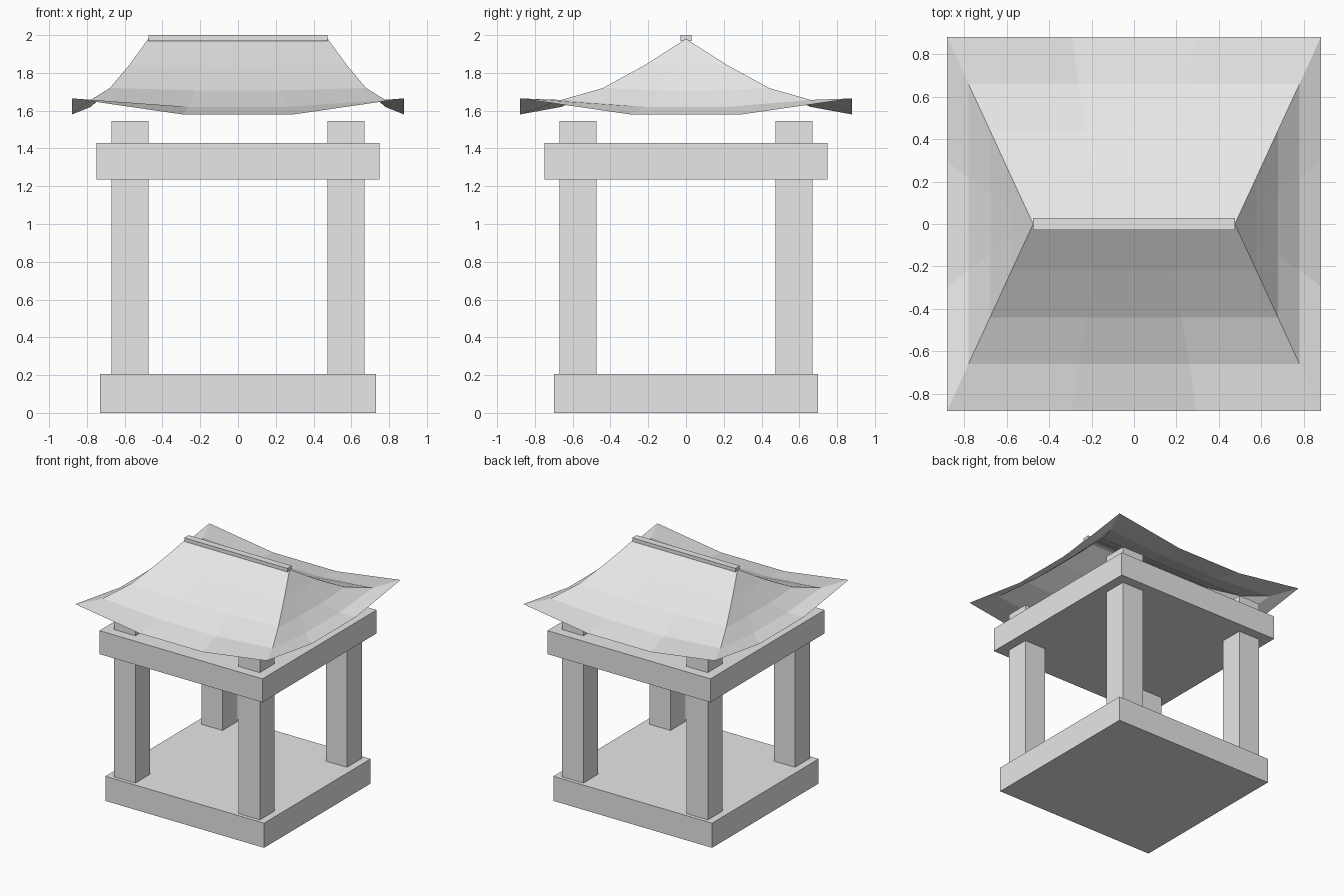
import bpy, bmesh

cube = bpy.data.objects.get("Cube")
if cube:
    bpy.data.objects.remove(cube, do_unlink=True)

stone = bpy.data.materials.new("pale_grey")
stone.use_nodes = True
stone.diffuse_color = (0.8, 0.8, 0.8, 1)
stone.node_tree.nodes["Principled BSDF"].inputs["Base Color"].default_value = (0.8, 0.8, 0.8, 1)


def add_object(name, bm):
    mesh = bpy.data.meshes.new(name)
    bm.to_mesh(mesh)
    bm.free()
    mesh.materials.append(stone)
    obj = bpy.data.objects.new(name, mesh)
    bpy.context.collection.objects.link(obj)
    return obj


def box(name, x, y, z):
    """Box from (min, max) pairs."""
    bm = bmesh.new()
    bmesh.ops.create_cube(bm, size=1)
    for v in bm.verts:
        v.co = [lim[0] if c < 0 else lim[1] for c, lim in zip(v.co, (x, y, z))]
    return add_object(name, bm)


# Base, ceiling slab and ridge bar
box("base", (-0.73, 0.73), (-0.70, 0.70), (0, 0.205))
box("ceiling_slab", (-0.75, 0.75), (-0.75, 0.75), (1.235, 1.43))
box("ridge_bar", (-0.475, 0.475), (-0.028, 0.028), (1.97, 2.0))

# Four posts passing through the ceiling slab
INNER, OUTER = 0.475, 0.67
for depth, sy in (("front", -1), ("back", 1)):
    for side, sx in (("left", 1), ("right", -1)):
        box(f"{depth}_{side}_post",
            sorted((sx * INNER, sx * OUTER)),
            sorted((sy * INNER, sy * OUTER)), (0.205, 1.545))

# Curved hip roof: rings of (half width, half depth, middle height, corner height)
rings = [
    (0.88, 0.88, 1.58, 1.665),
    (0.78, 0.66, 1.62, 1.657),
    (0.678, 0.44, 1.708, 1.72),
    (0.577, 0.22, 1.838, 1.84),
    (0.475, 0.0, 1.98, 1.98),
]
corners = [(-1, -1), (1, -1), (1, 1), (-1, 1)]
bm = bmesh.new()
for i in range(4):
    (ax, ay), (bx, by) = corners[i], corners[(i + 1) % 4]
    rows = []
    for hx, hy, mid, tip in rings:
        row = []
        for k in range(4):
            t = k / 3
            z = tip if k in (0, 3) else mid
            row.append(bm.verts.new((hx * (ax + (bx - ax) * t),
                                     hy * (ay + (by - ay) * t), z)))
        rows.append(row)
    for low, high in zip(rows, rows[1:]):
        for k in range(3):
            bm.faces.new((low[k], low[k + 1], high[k + 1], high[k]))
bmesh.ops.remove_doubles(bm, verts=bm.verts, dist=0.0005)
add_object("roof", bm)
